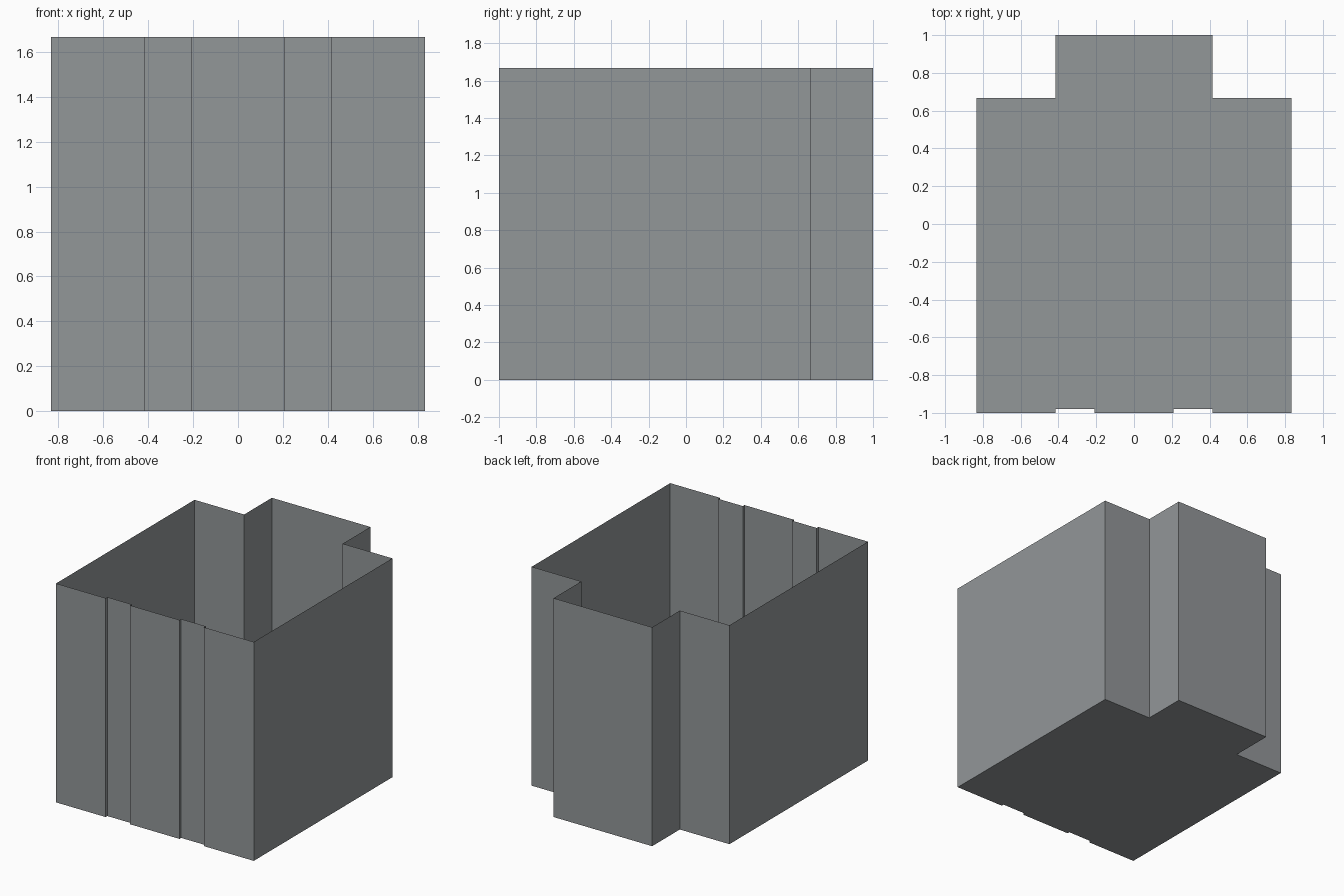
import bpy, bmesh

if "Cube" in bpy.data.objects:
    bpy.data.objects.remove(bpy.data.objects["Cube"])

H = 1.667          # wall height
W = 0.833          # half width
STEP = 0.415       # half width of the rear bay
IN = 0.208         # inner edge of front recesses
SHOULDER = 0.667   # depth where the rear bay begins
RECESS = -0.98     # depth of the front recesses

# Single flat grey
grey = bpy.data.materials.new("stone grey")
grey.diffuse_color = (0.29, 0.308, 0.318, 1)
grey.use_nodes = True
grey.node_tree.nodes["Principled BSDF"].inputs["Base Color"].default_value = grey.diffuse_color

# Right half of the plan, front to back, mirrored to close the outline
half = [(IN, -1), (IN, RECESS), (STEP, RECESS), (STEP, -1),
        (W, -1), (W, SHOULDER), (STEP, SHOULDER), (STEP, 1)]
outline = half + [(-x, y) for x, y in reversed(half)]

bm = bmesh.new()
bottom = [bm.verts.new((x, y, 0)) for x, y in outline]
top = [bm.verts.new((x, y, H)) for x, y in outline]

# Closed floor and thin walls, open at the top
bm.faces.new(list(reversed(bottom)))
n = len(outline)
for i in range(n):
    j = (i + 1) % n
    bm.faces.new((bottom[i], bottom[j], top[j], top[i]))

mesh = bpy.data.meshes.new("open_box_shell")
bm.to_mesh(mesh)
bm.free()
mesh.materials.append(grey)
shell = bpy.data.objects.new("open_box_shell", mesh)
bpy.context.collection.objects.link(shell)
